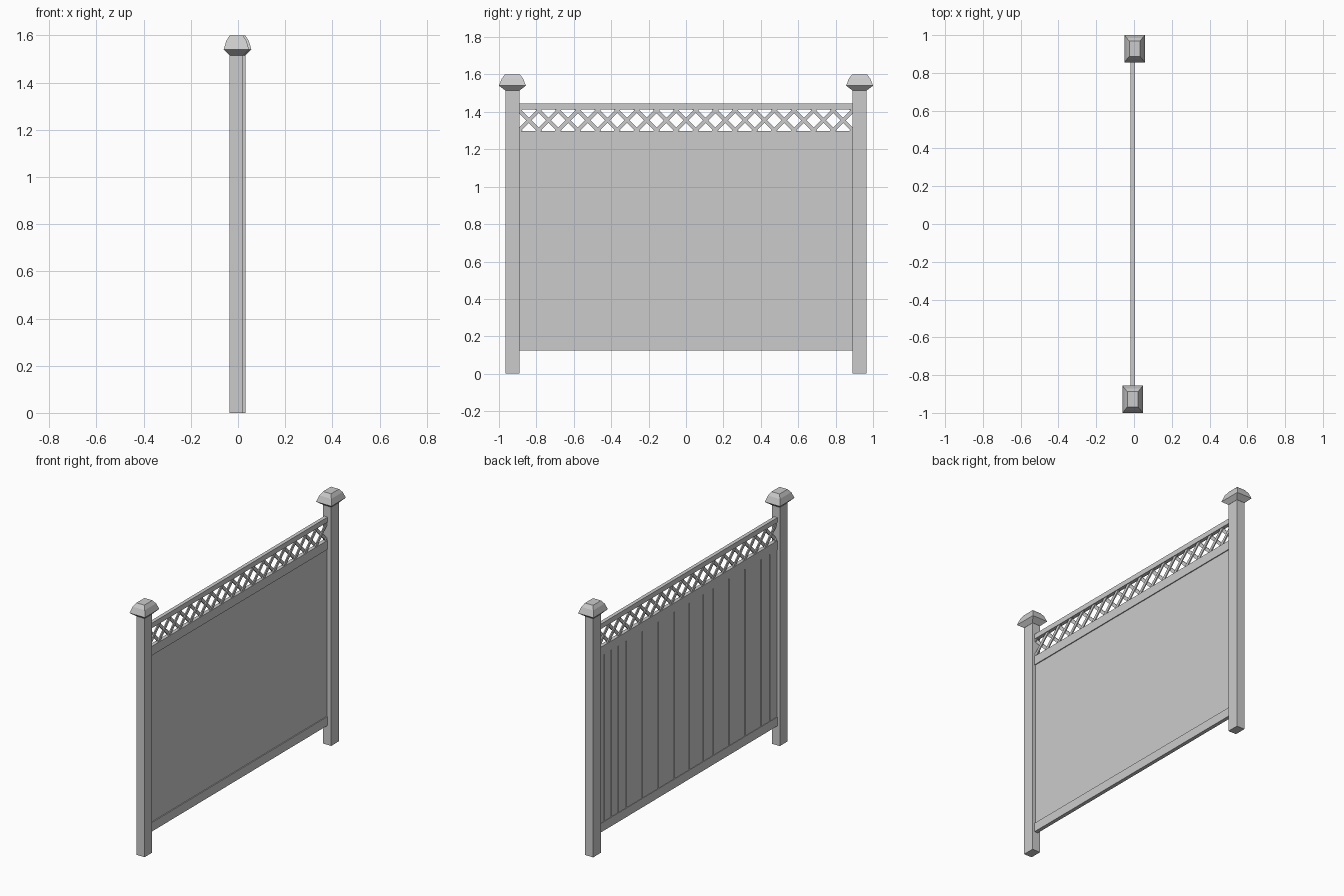
import bpy, bmesh

if "Cube" in bpy.data.objects:
    bpy.data.objects.remove(bpy.data.objects["Cube"])


def mesh_object(name, bm):
    bmesh.ops.recalc_face_normals(bm, faces=bm.faces)
    me = bpy.data.meshes.new(name)
    bm.to_mesh(me)
    bm.free()
    ob = bpy.data.objects.new(name, me)
    bpy.context.collection.objects.link(ob)
    return ob


def add_stack(bm, cx, cy, rings):
    """Loft rectangular rings given as (half x, half y, z) and cap both ends."""
    loops = [[bm.verts.new((cx + sx * hx, cy + sy * hy, z))
              for sx, sy in ((-1, -1), (1, -1), (1, 1), (-1, 1))]
             for hx, hy, z in rings]
    for a, b in zip(loops, loops[1:]):
        for i in range(4):
            j = (i + 1) % 4
            bm.faces.new((a[i], a[j], b[j], b[i]))
    bm.faces.new(loops[0][::-1])
    bm.faces.new(loops[-1])


def add_box(bm, x0, x1, y0, y1, z0, z1):
    hx, hy = (x1 - x0) / 2, (y1 - y0) / 2
    add_stack(bm, (x0 + x1) / 2, (y0 + y1) / 2, [(hx, hy, z0), (hx, hy, z1)])


def add_slat(bm, y, lean, x0, x1, z0=1.29, z1=1.42, w=0.014, end=0.93):
    """Leaning lattice slat whose ends are buried in the rails and posts."""
    cut = lambda t: max(-end, min(end, t))
    h = z1 - z0
    ta, tb = sorted(((cut(y) - y) * lean, (cut(y + lean * h) - y) * lean))
    if tb - ta < 0.03:
        return
    prof = [(y + lean * ta - w, z0 + ta), (y + lean * ta + w, z0 + ta),
            (y + lean * tb + w, z0 + tb), (y + lean * tb - w, z0 + tb)]
    a = [bm.verts.new((x0, p, z)) for p, z in prof]
    b = [bm.verts.new((x1, p, z)) for p, z in prof]
    bm.faces.new(a)
    bm.faces.new(b[::-1])
    for i in range(4):
        j = (i + 1) % 4
        bm.faces.new((a[i], a[j], b[j], b[i]))


# Posts and their bevelled caps
for side, cx, cy in (("front", -0.007, -0.928), ("back", 0.003, 0.928)):
    bm = bmesh.new()
    add_stack(bm, cx, cy, [(0.028, 0.038, 0), (0.028, 0.038, 1.52)])
    mesh_object(side + "_post", bm)
    bm = bmesh.new()
    add_stack(bm, cx, cy, [(0.029, 0.039, 1.515), (0.054, 0.072, 1.54),
                           (0.042, 0.057, 1.578), (0.028, 0.04, 1.6)])
    mesh_object(side + "_post_cap", bm)

# Horizontal rails
for name, z0, z1 in (("bottom_rail", 0.123, 0.18), ("middle_rail", 1.24, 1.298),
                     ("top_rail", 1.413, 1.445)):
    bm = bmesh.new()
    add_box(bm, -0.018, 0.006, -0.9, 0.9, z0, z1)
    mesh_object(name, bm)

# Flat backing panel
bm = bmesh.new()
add_box(bm, -0.010, 0.000, -0.9, 0.9, 0.17, 1.25)
mesh_object("panel", bm)

# Vertical boards separated by narrow grooves
seams = [-0.90, -0.82, -0.73, -0.57, -0.41, -0.25, -0.15, -0.01,
         0.14, 0.30, 0.46, 0.62, 0.70, 0.77, 0.84, 0.90]
bm = bmesh.new()
for a, b in zip(seams, seams[1:]):
    add_box(bm, -0.015, -0.009, a + 0.003, b - 0.003, 0.17, 1.25)
mesh_object("boards", bm)

# Two crossing layers of lattice slats
pitch = 0.105
for name, lean, x0, x1 in (("lattice_rising", 1, -0.006, 0.001),
                           ("lattice_falling", -1, -0.013, -0.006)):
    bm = bmesh.new()
    for i in range(-10, 11):
        add_slat(bm, i * pitch - lean * 0.065, lean, x0, x1)
    mesh_object(name, bm)
